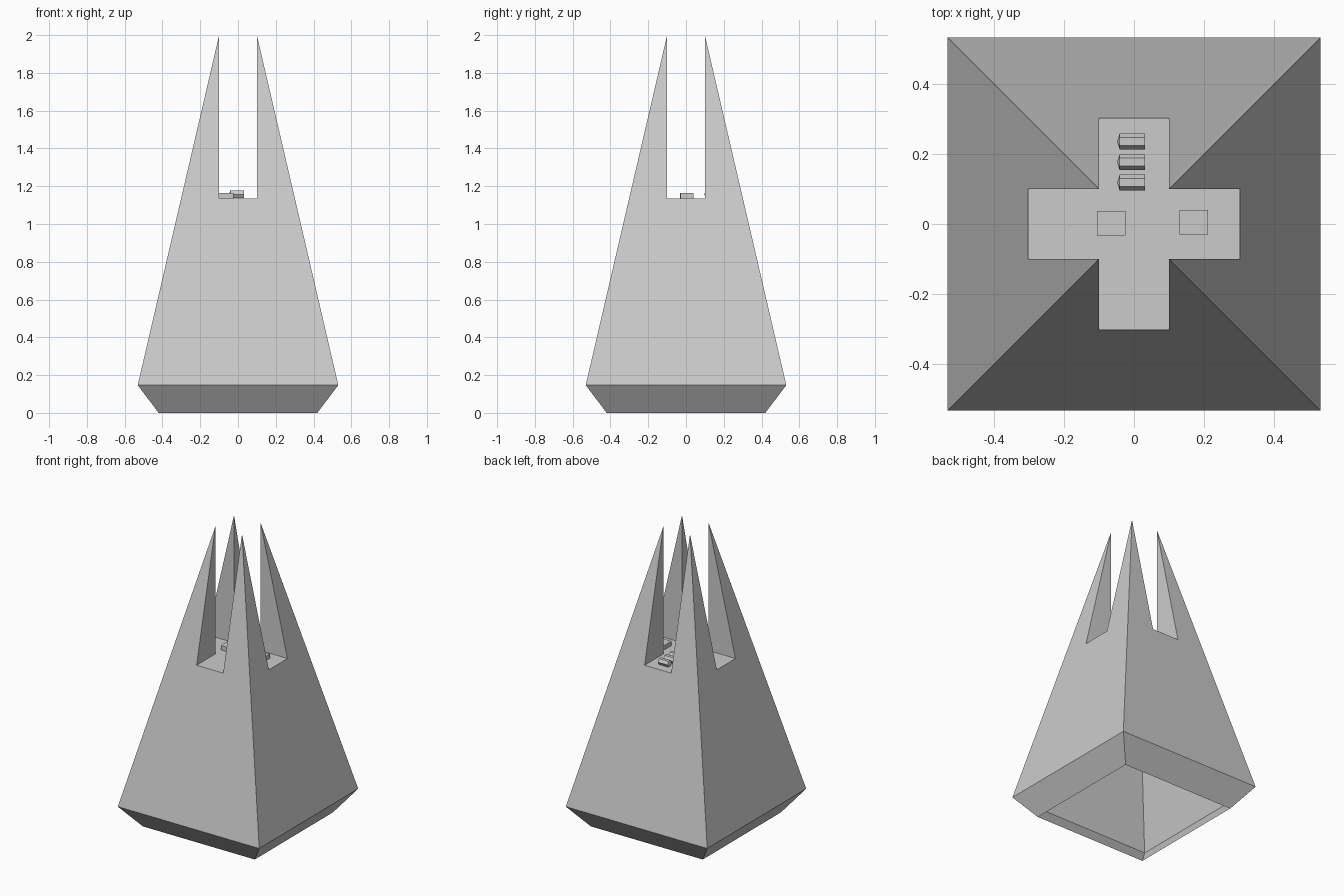
import bpy
import bmesh
from math import radians
from mathutils import Matrix, Vector

cube = bpy.data.objects.get("Cube")
if cube:
    bpy.data.objects.remove(cube, do_unlink=True)

# One grey for everything
grey = bpy.data.materials.new("stone_grey")
grey.use_nodes = True
colour = (0.6, 0.6, 0.6, 1)
grey.diffuse_color = colour
grey.node_tree.nodes["Principled BSDF"].inputs["Base Color"].default_value = colour

BASE, WIDE, SLOT = 0.42, 0.531, 0.1     # half widths
RIM_Z, FLOOR_Z, TIP_Z = 0.147, 1.134, 2.0


def finish(bm, name):
    mesh = bpy.data.meshes.new(name)
    bm.to_mesh(mesh)
    bm.free()
    mesh.materials.append(grey)
    obj = bpy.data.objects.new(name, mesh)
    bpy.context.collection.objects.link(obj)
    return obj


def half_width(z):
    return WIDE + (SLOT - WIDE) * (z - RIM_Z) / (TIP_Z - RIM_Z)


# Tower: open-bottomed shell, one side repeated four times around the axis
bm = bmesh.new()
arm = half_width(FLOOR_Z)
outer = [(x, -half_width(z), z) for x, z in (
    (-WIDE, RIM_Z), (WIDE, RIM_Z), (SLOT, TIP_Z),
    (SLOT, FLOOR_Z), (-SLOT, FLOOR_Z), (-SLOT, TIP_Z))]
skirt = [(-BASE, -BASE, 0), (BASE, -BASE, 0),
         (WIDE, -WIDE, RIM_Z), (-WIDE, -WIDE, RIM_Z)]
slot_wall = [(SLOT, -SLOT, TIP_Z), (SLOT, -SLOT, FLOOR_Z), (SLOT, -arm, FLOOR_Z)]
mirrored_wall = [(-x, y, z) for x, y, z in reversed(slot_wall)]
arm_floor = [(-SLOT, -arm, FLOOR_Z), (SLOT, -arm, FLOOR_Z),
             (SLOT, -SLOT, FLOOR_Z), (-SLOT, -SLOT, FLOOR_Z)]
for turn in range(4):
    spin = Matrix.Rotation(radians(90 * turn), 3, 'Z')
    for face in (outer, skirt, slot_wall, mirrored_wall, arm_floor):
        bm.faces.new([bm.verts.new(spin @ Vector(p)) for p in face])
bmesh.ops.remove_doubles(bm, verts=bm.verts, dist=0.0001)
# Crossing of the two slots, merged with the arms into one floor
centre = [v for v in bm.verts if abs(v.co.z - FLOOR_Z) < 0.001
          and abs(v.co.x) < SLOT + 0.001 and abs(v.co.y) < SLOT + 0.001]
centre.sort(key=lambda v: Vector((v.co.x, v.co.y)).angle_signed(Vector((1, 0))))
middle = bm.faces.new(centre)
middle.normal_update()
if middle.normal.z < 0:
    middle.normal_flip()
bmesh.ops.dissolve_edges(bm, edges=list(middle.edges), use_verts=False)
finish(bm, "tower")

# Two low blocks on the floor
for name, x, y in (("middle_block", -0.065, 0.002), ("left_block", 0.17, 0.005)):
    bm = bmesh.new()
    bmesh.ops.create_cube(bm, size=1)
    bmesh.ops.scale(bm, vec=(0.082, 0.07, 0.03), verts=bm.verts)
    bmesh.ops.translate(bm, vec=(x, y, FLOOR_Z + 0.015), verts=bm.verts)
    finish(bm, name)

# Three six-sided bars with a pointed end, lying along x
for i, y in enumerate((0.118, 0.176, 0.235)):
    bm = bmesh.new()
    bmesh.ops.create_cone(bm, cap_ends=True, segments=6, radius1=0.0225,
                          radius2=0.0225, depth=0.072)
    bm.faces.ensure_lookup_table()
    cap = min(bm.faces, key=lambda f: f.calc_center_median().z)
    tip = bmesh.ops.poke(bm, faces=[cap])["verts"]
    bmesh.ops.translate(bm, vec=(0, 0, -0.007), verts=tip)
    # Turn the axis to x, keeping a flat side on top
    across = max((v.co for v in bm.verts), key=lambda c: abs(c.y))
    if abs(across.y) < 0.022:
        bmesh.ops.rotate(bm, matrix=Matrix.Rotation(radians(30), 3, 'Z'), verts=bm.verts)
    bmesh.ops.rotate(bm, matrix=Matrix.Rotation(radians(90), 3, 'Y'), verts=bm.verts)
    bmesh.ops.translate(bm, vec=(-0.005, y, 1.157), verts=bm.verts)
    finish(bm, f"pointed_bar_{i + 1}")
